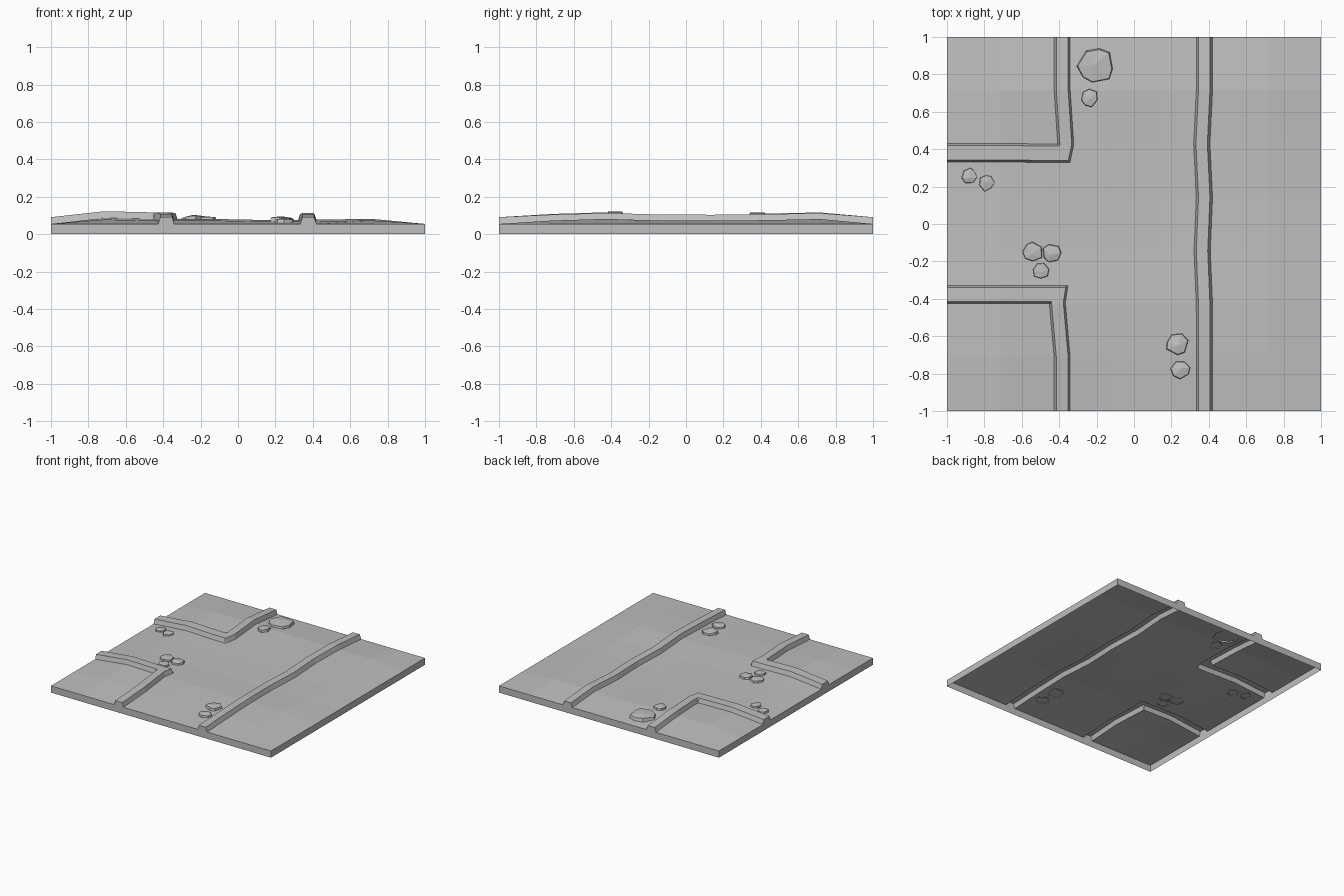
import bpy, bmesh, math, random
from mathutils import Vector

cube = bpy.data.objects.get("Cube")
if cube:
    bpy.data.objects.remove(cube, do_unlink=True)

random.seed(4)

# Stone material
stone = bpy.data.materials.new("grey_stone")
stone.use_nodes = True
COLOUR = (0.52, 0.52, 0.52, 1)
stone.diffuse_color = COLOUR
stone.node_tree.nodes["Principled BSDF"].inputs["Base Color"].default_value = COLOUR

EDGE, KERB = 0.055, 0.036


def make_object(name, bm):
    mesh = bpy.data.meshes.new(name)
    bm.to_mesh(mesh)
    bm.free()
    mesh.materials.append(stone)
    obj = bpy.data.objects.new(name, mesh)
    bpy.context.collection.objects.link(obj)
    return obj


def lerp(points, t):
    """Piecewise linear value from (position, value) pairs."""
    for (a, u), (b, v) in zip(points, points[1:]):
        if t <= b:
            return u + (v - u) * max(0, t - a) / (b - a)
    return points[-1][1]


# Gentle rise of the ground across x and y
SWELL_X = [(-1, 0), (-.714, .007), (-.43, .001), (-.143, .002), (.143, -.004),
           (.43, -.002), (.714, .002), (1, 0)]
SWELL_Y = [(-1, 0), (-.714, -.002), (-.43, .007), (-.143, -.002), (.143, -.003),
           (.43, 0), (.714, .006), (1, 0)]
# Sideways wander of the kerbs
WANDER_LEFT = [(-1, 0), (-.714, 0), (-.42, -.026), (-.33, -.012), (0, 0),
               (.34, 0), (.43, .019), (.714, 0), (1, 0)]
WANDER_RIGHT = [(-1, 0), (-.43, 0), (-.143, -.012), (.143, 0), (.43, -.014),
                (.714, 0), (1, 0)]


def ground(x, y):
    ramp = min(1, (1 - abs(x)) / .286) * min(1, (1 - abs(y)) / .286)
    return EDGE + ramp * (.018 + lerp(SWELL_X, x) + lerp(SWELL_Y, y))


# Ground sheet with raised kerbs, as one grid of lines
LEFT = [-.427, -.415, -.352, -.341]
RIGHT = [.333, .345, .406, .42]
SOUTH = [-.425, -.415, -.340, -.328]
NORTH = [.332, .343, .420, .431]
xs = [-1, -.714] + LEFT + [-.143, .143] + RIGHT + [.714, 1]
ys = [-1, -.714] + SOUTH + [-.143, .143] + NORTH + [.714, 1]


def is_kerb(x, y):
    if x in RIGHT[1:3]:
        return True
    side_run = x in LEFT[1:3] and (y <= SOUTH[2] or y >= NORTH[1])
    branch_run = x <= LEFT[2] and (y in SOUTH[1:3] or y in NORTH[1:3])
    return side_run or branch_run


bm = bmesh.new()
rows = []
for y in ys:
    row = []
    for x in xs:
        z = ground(x, y) + (KERB if is_kerb(x, y) else 0)
        px, py = x, y
        if x in LEFT:
            px += lerp(WANDER_LEFT, y)
            if y in NORTH:
                py -= .004
        if x in RIGHT:
            px += lerp(WANDER_RIGHT, y)
        row.append(bm.verts.new((px, py, z)))
    rows.append(row)
for lower, upper in zip(rows, rows[1:]):
    for i in range(len(xs) - 1):
        bm.faces.new((lower[i], lower[i + 1], upper[i + 1], upper[i]))

# Skirt around the rim, open below
rim = [e for e in bm.edges if e.is_boundary]
skirt = bmesh.ops.extrude_edge_only(bm, edges=rim)["geom"]
for v in skirt:
    if isinstance(v, bmesh.types.BMVert):
        v.co.z = 0
bm.normal_update()
for f in bm.faces:
    c = f.calc_center_median()
    outward = Vector((0, 0, 1))
    if min(v.co.z for v in f.verts) < .001:
        outward = Vector((c.x, 0, 0)) if abs(c.x) > .999 else Vector((0, c.y, 0))
    if f.normal.dot(outward) < 0:
        f.normal_flip()
make_object("ground_with_kerbs", bm)


# Loose faceted stones: steep sides and a shallow off-centre crown
def make_stone(name, x, y, radius, height):
    sides = 8 if radius > .08 else 7
    base = ground(x, y)
    turn = random.uniform(0, math.tau)
    bm = bmesh.new()
    rings = [[], []]
    for i in range(sides):
        a = turn + math.tau * (i + random.uniform(-.2, .2)) / sides
        r = radius * random.uniform(.88, 1.08)
        top = height * random.uniform(.55, .8)
        for ring, scale, z in ((rings[0], 1, -.004), (rings[1], .93, top)):
            ring.append(bm.verts.new((x + r * scale * math.cos(a),
                                      y + r * scale * math.sin(a), base + z)))
    crown = bm.verts.new((x + random.uniform(-.2, .2) * radius,
                          y + random.uniform(-.2, .2) * radius, base + height))
    low, high = rings
    for i in range(sides):
        j = (i + 1) % sides
        bm.faces.new((low[i], low[j], high[j], high[i]))
        bm.faces.new((high[i], high[j], crown))
    make_object(name, bm)


STONES = [(-.205, .845, .1, .032), (-.24, .675, .05, .024), (-.88, .255, .045, .02),
          (-.79, .22, .045, .018), (-.545, -.15, .057, .022), (-.44, -.16, .053, .024),
          (-.5, -.25, .046, .018), (.23, -.64, .062, .026), (.25, -.78, .054, .022)]
for n, spec in enumerate(STONES, 1):
    make_stone(f"loose_stone_{n}", *spec)
